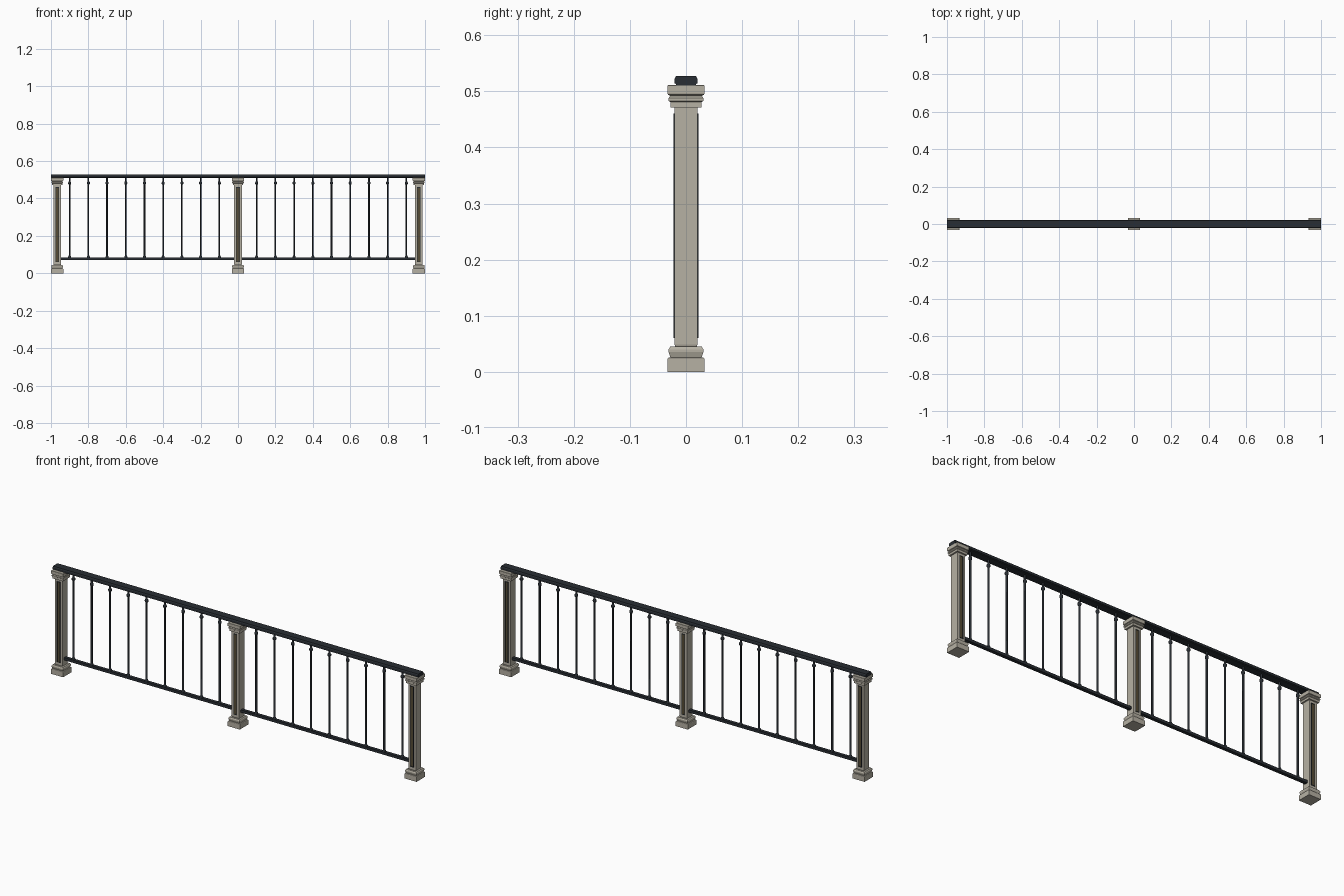
import bpy, bmesh, math
from mathutils import Matrix

if "Cube" in bpy.data.objects:
    bpy.data.objects.remove(bpy.data.objects["Cube"])


def material(name, rgb):
    m = bpy.data.materials.new(name)
    m.diffuse_color = (*rgb, 1)
    m.use_nodes = True
    m.node_tree.nodes["Principled BSDF"].inputs["Base Color"].default_value = m.diffuse_color
    return m


STONE = material("stone", (0.47, 0.44, 0.37))
IRON = material("dark_iron", (0.022, 0.027, 0.033))
BRONZE = material("bronze", (0.09, 0.07, 0.035))


def finish(name, bm, mat, loc=(0, 0, 0)):
    bmesh.ops.recalc_face_normals(bm, faces=bm.faces)
    me = bpy.data.meshes.new(name)
    bm.to_mesh(me)
    bm.free()
    me.materials.append(mat)
    ob = bpy.data.objects.new(name, me)
    ob.location = loc
    bpy.context.collection.objects.link(ob)
    return ob


def lathe(name, profile, sides, mat, loc=(0, 0, 0)):
    """Stack of rings (half width, z); four sides gives a square section."""
    bm = bmesh.new()
    turn = math.pi / sides
    rings = []
    for r, z in profile:
        rad = r / math.cos(turn)
        rings.append([bm.verts.new((rad * math.cos(turn + 2 * turn * i),
                                    rad * math.sin(turn + 2 * turn * i), z))
                      for i in range(sides)])
    for a, b in zip(rings, rings[1:]):
        for i in range(sides):
            j = (i + 1) % sides
            bm.faces.new((a[i], a[j], b[j], b[i]))
    bm.faces.new(rings[0][::-1])
    bm.faces.new(rings[-1])
    return finish(name, bm, mat, loc)


def box(name, x, y, z, mat):
    bm = bmesh.new()
    size = [b - a for a, b in (x, y, z)]
    mid = [(a + b) / 2 for a, b in (x, y, z)]
    bmesh.ops.create_cube(bm, size=1, matrix=Matrix.Translation(mid) @ Matrix.Diagonal((*size, 1)))
    return finish(name, bm, mat)


def extrude_x(name, half_section, x0, x1, mat):
    """Mirrored (y, z) section swept along x."""
    section = half_section + [(-y, z) for y, z in reversed(half_section)]
    bm = bmesh.new()
    a, b = [[bm.verts.new((x, y, z)) for y, z in section] for x in (x0, x1)]
    n = len(section)
    for i in range(n):
        j = (i + 1) % n
        bm.faces.new((a[i], a[j], b[j], b[i]))
    bm.faces.new(a)
    bm.faces.new(b[::-1])
    return finish(name, bm, mat)


# stone posts: plinth, shaft and capital
POSTS = {"left": -0.967, "middle": 0.0, "right": 0.967}
PLINTH = [(0.033, 0), (0.033, 0.023), (0.032, 0.025), (0.028, 0.026), (0.031, 0.035),
          (0.031, 0.040), (0.028, 0.045)]
SHAFT = [(0.019, 0.044), (0.0205, 0.049), (0.0205, 0.472)]
CAPITAL = [(0.028, 0.471), (0.028, 0.481), (0.031, 0.483), (0.031, 0.488), (0.028, 0.492),
           (0.032, 0.494), (0.033, 0.496), (0.033, 0.510), (0.032, 0.511)]
for side, px in POSTS.items():
    for part, prof in (("plinth", PLINTH), ("shaft", SHAFT), ("capital", CAPITAL)):
        lathe(f"{side}_post_{part}", prof, 4, STONE, (px, 0, 0))
    # raised panel: dark frame around a bronze strip, front and back
    for face, s in (("front", -1), ("back", 1)):
        name = f"{side}_post_{face}_panel"
        yy = sorted((s * 0.020, s * 0.0225))
        for i in (-1, 1):
            box(f"{name}_stile", sorted((px + i * 0.007, px + i * 0.010)), yy, (0.06, 0.46), IRON)
        for z in (0.06, 0.457):
            box(f"{name}_rail", (px - 0.007, px + 0.007), yy, (z, z + 0.003), IRON)
        box(f"{name}_strip", (px - 0.007, px + 0.007), sorted((s * 0.020, s * 0.0212)),
            (0.063, 0.457), BRONZE)

# handrail with chamfered top and narrower foot
extrude_x("handrail", [(0.018, 0.510), (0.018, 0.513), (0.0205, 0.514), (0.0205, 0.522),
                       (0.018, 0.527)], -1, 1, IRON)

# bottom rails and balusters in each bay
BALUSTER = [(0.008, 0.083), (0.008, 0.089), (0.0045, 0.095), (0.0045, 0.474), (0.008, 0.479),
            (0.008, 0.486), (0.0045, 0.491), (0.0045, 0.511)]
for side, s in (("left", -1), ("right", 1)):
    x0, x1 = sorted((s * 0.02, s * 0.947))
    box(f"{side}_bottom_rail", (x0, x1), (-0.008, 0.008), (0.072, 0.085), IRON)
    for i in range(1, 10):
        ob = lathe(f"{side}_baluster_{i}", BALUSTER, 8, IRON, (s * i * 0.1, 0, 0))
        ob.data.shade_smooth()
        ob.data.set_sharp_from_angle(angle=math.radians(46))
